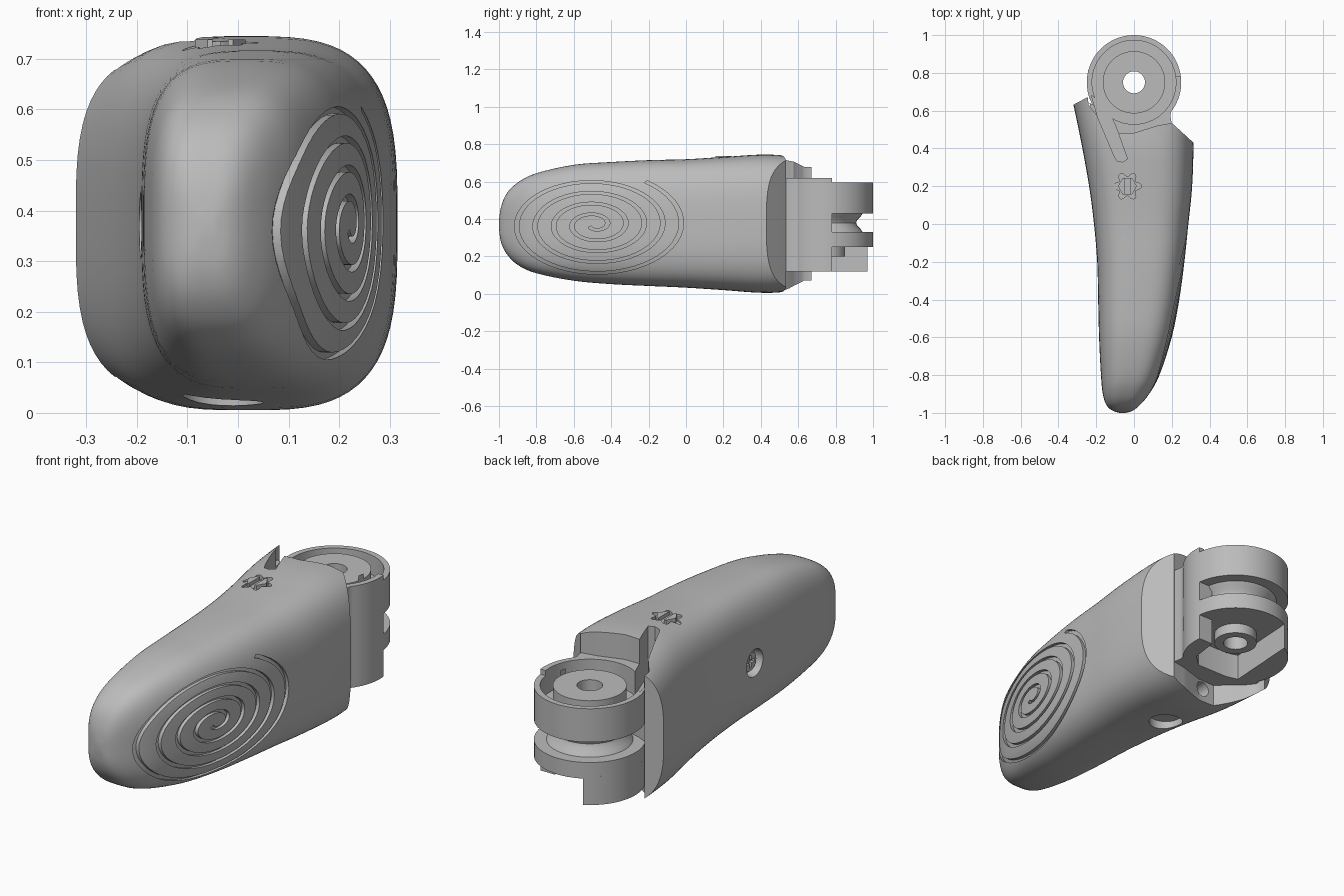
import bpy, bmesh
from math import sin, cos, pi, tau, radians
from mathutils import Vector
from mathutils.bvhtree import BVHTree

if "Cube" in bpy.data.objects:
    bpy.data.objects.remove(bpy.data.objects["Cube"])

grey = bpy.data.materials.new("mid grey plastic")
grey.use_nodes = True
grey.diffuse_color = (0.5, 0.5, 0.5, 1)
grey.node_tree.nodes["Principled BSDF"].inputs["Base Color"].default_value = (0.5, 0.5, 0.5, 1)


def loft(name, rings):
    """Skin closed rings of equal length and cap both ends."""
    bm = bmesh.new()
    vs = [[bm.verts.new(p) for p in r] for r in rings]
    n = len(vs[0])
    for a, b in zip(vs, vs[1:]):
        for i in range(n):
            bm.faces.new((a[i], a[(i + 1) % n], b[(i + 1) % n], b[i]))
    bm.faces.new(vs[0][::-1])
    bm.faces.new(vs[-1])
    bmesh.ops.recalc_face_normals(bm, faces=bm.faces)
    if bm.calc_volume(signed=True) < 0:
        bmesh.ops.reverse_faces(bm, faces=bm.faces)
    me = bpy.data.meshes.new(name)
    bm.to_mesh(me)
    bm.free()
    me.materials.append(grey)
    ob = bpy.data.objects.new(name, me)
    bpy.context.collection.objects.link(ob)
    return ob


def prism(name, outline, z0, z1):
    return loft(name, [[(x, y, z) for x, y in outline] for z in (z0, z1)])


def arc(r, a0, a1, n=24, cx=0, cy=0.75):
    return [(cx + r * cos(radians(a0 + (a1 - a0) * i / n)),
             cy + r * sin(radians(a0 + (a1 - a0) * i / n))) for i in range(n + 1)]


def disc(name, r, z0, z1, cx=0, cy=0.75, n=64):
    return prism(name, arc(r, 0, 360, n, cx, cy)[:-1], z0, z1)


def rod(name, r, length, location, rotation):
    """Disc turned onto another axis."""
    ob = disc(name, r, -length / 2, length / 2, 0, 0, 40)
    ob.location, ob.rotation_euler = location, rotation
    return ob


def cut(ob, cutter):
    """Subtract the cutter with the first solver that keeps the part whole."""
    before = len(ob.data.polygons)
    m = ob.modifiers.new("cut", "BOOLEAN")
    m.operation, m.object = "DIFFERENCE", cutter
    for solver in ("EXACT", "MANIFOLD", "FLOAT"):
        m.solver = solver
        bpy.context.view_layer.update()
        dg = bpy.context.evaluated_depsgraph_get()
        me = bpy.data.meshes.new_from_object(ob.evaluated_get(dg))
        if len(me.polygons) > before / 2:
            ob.data = me
            break
    ob.modifiers.clear()
    bpy.data.objects.remove(cutter)


def spline(rows, steps):
    """Catmull-Rom through rows of numbers."""
    out = []
    for i in range(len(rows) - 1):
        r = [rows[min(max(i + k, 0), len(rows) - 1)] for k in (-1, 0, 1, 2)]
        for s in range(steps):
            t = s / steps
            out.append([b + 0.5 * t * (c - a + t * (2 * a - 5 * b + 4 * c - d + t * (3 * b - a - 3 * c + d)))
                        for a, b, c, d in zip(*r)])
    return out + [rows[-1]]


# Handle body: superellipse sections (y, x min, x max, z min, z max)
sections = [(-1, -.075, -.045, .35, .39), (-.99, -.11, -.01, .28, .46), (-.96, -.145, .03, .215, .535),
            (-.9, -.165, .08, .155, .595), (-.8, -.175, .135, .11, .645), (-.6, -.185, .2, .07, .69),
            (-.4, -.19, .24, .052, .705), (-.2, -.195, .267, .042, .715), (0, -.212, .288, .033, .72),
            (.2, -.238, .308, .02, .732), (.45, -.283, .316, .005, .745), (.72, -.34, .316, .03, .72)]


def section(row, n=72):
    y, x0, x1, z0, z1 = row

    def power(v):
        return abs(v) ** 0.62 * (1 if v > 0 else -1)
    angles = [tau * (i + .5) / n for i in range(n)]
    return [((x0 + x1) / 2 + (x1 - x0) / 2 * power(cos(a)), y,
             (z0 + z1) / 2 + (z1 - z0) / 2 * power(sin(a))) for a in angles]


body = loft("handle_body", [section(s) for s in spline(sections, 4)])
tree = BVHTree.FromPolygons([v.co for v in body.data.vertices], [list(p.vertices) for p in body.data.polygons])

# Rear opening around the hinge, with a thin horn left on the right side
rear = [(.5, .28), (.315, .43), (.25, .49), (.2, .535), (.12, .52), (0, .482), (-.09, .48), (-.14, .53),
        (-.2, .58), (-.24, .63), (-.245, .672), (-.32, .632), (-.5, .535), (-.5, 1.2), (.5, 1.2)]
cut(body, prism("rear_cutter", rear, -.2, 1))

# Slot for the spring leg
slot = [(-.225, .68), (-.19, .56), (-.105, .36), (-.09, .335), (-.06, .328), (-.035, .345), (-.09, .5), (-.14, .62)]
cut(body, prism("slot_cutter", slot, .5, 1))

# Round holes: underneath, in the right flank, and in the rear wall
cut(body, disc("bottom_hole", .08, -.1, .07, -.03, .2, 40))
cut(body, rod("side_hole", .067, .12, (-.205, -.26, .37), (0, pi / 2, 0)))
cut(body, rod("rear_bore", .038, .3, (-.02, .5, .075), (pi / 2, 0, 0)))

# Six-lobed nut pocket on top with its nut and slotted insert
lobes = [((.062 + .014 * cos(6 * a)) * cos(a) - .035, (.062 + .014 * cos(6 * a)) * sin(a) + .2)
         for a in [tau * i / 72 for i in range(72)]]
cut(body, prism("nut_cutter", lobes, .712, 1))
nut = prism("top_nut", arc(.05, 0, 360, 6, -.035, .2)[:-1], .69, .738)
cut(nut, prism("nut_slot", [(-.05, .1), (-.02, .1), (-.02, .3), (-.05, .3)], .72, 1))

# Cross-head screw in the flank
screw = disc("side_screw", .045, 0, .03, 0, 0, 32)
for w, h in ((.03, .008), (.008, .03)):
    cut(screw, prism("cross", [(-w, -h), (w, -h), (w, h), (-w, h)], .015, .1))
screw.rotation_euler = (0, -pi / 2, 0)
screw.location = (-.14, -.26, .37)

# Spiral groove on the left flank, following the surface
spiral = []
for i in range(241):
    f = 1 - i / 240
    a = radians(55) - tau * 4.55 * (1 - f)
    ring = []
    for side, lift in ((-1, -.016), (1, -.016), (1, .03), (-1, .03)):
        r = .45 * f + .03 + side * .012
        y, z = -.49 + r * cos(a), .37 + r * .585 * sin(a)
        hit = tree.ray_cast(Vector((2, y, z)), Vector((-1, 0, 0)))[0]
        ring.append((hit.x + lift, y, z))
    spiral.append(ring)
cut(body, loft("groove_cutter", spiral))

# Hinge: neck block, upper cup, lower disc, bottom stop and hub
block = [(-.2, .42), (-.235, .64), (-.17, .61), (-.08, .585), (.09, .585), (.15, .64), (.17, .78)]
block += arc(.25, 7, -38, 14) + [(.192, .575), (.2, .53), (.2, .42)]
neck = prism("hinge_neck", block, .12, .62)
cup = disc("hinge_cup", .25, .43, .595)
lower = disc("hinge_lower_disc", .25, .25, .33)
prism("hinge_stop", arc(.25, 118, 235), .12, .26)
hub = disc("hinge_bottom_hub", .1, .2, .26)

# Waisted core between the discs
waist = [(.2, .32), (.185, .345), (.165, .365), (.16, .38), (.165, .395), (.185, .415), (.2, .44)]
core = loft("hinge_core", [[(x, y, z) for x, y in arc(r, 0, 360, 48)[:-1]] for r, z in waist])

# Spring channel, leg slot and pin hole
for part in (cup, neck):
    channel = disc("channel", .222, .5, 1)
    cut(channel, disc("channel_core", .165, .4, 1.1))
    cut(part, channel)
    cut(part, prism("leg_slot", slot, .5, 1))
for part in (cup, neck, lower, core, hub):
    cut(part, disc("pin_hole", .058, 0, 1))

# Smooth shading with crisp edges
for ob in bpy.context.collection.objects:
    if ob.type == "MESH" and grey.name in ob.data.materials:
        bpy.ops.object.select_all(action="DESELECT")
        ob.select_set(True)
        bpy.context.view_layer.objects.active = ob
        bpy.ops.object.shade_smooth_by_angle(angle=radians(32))
